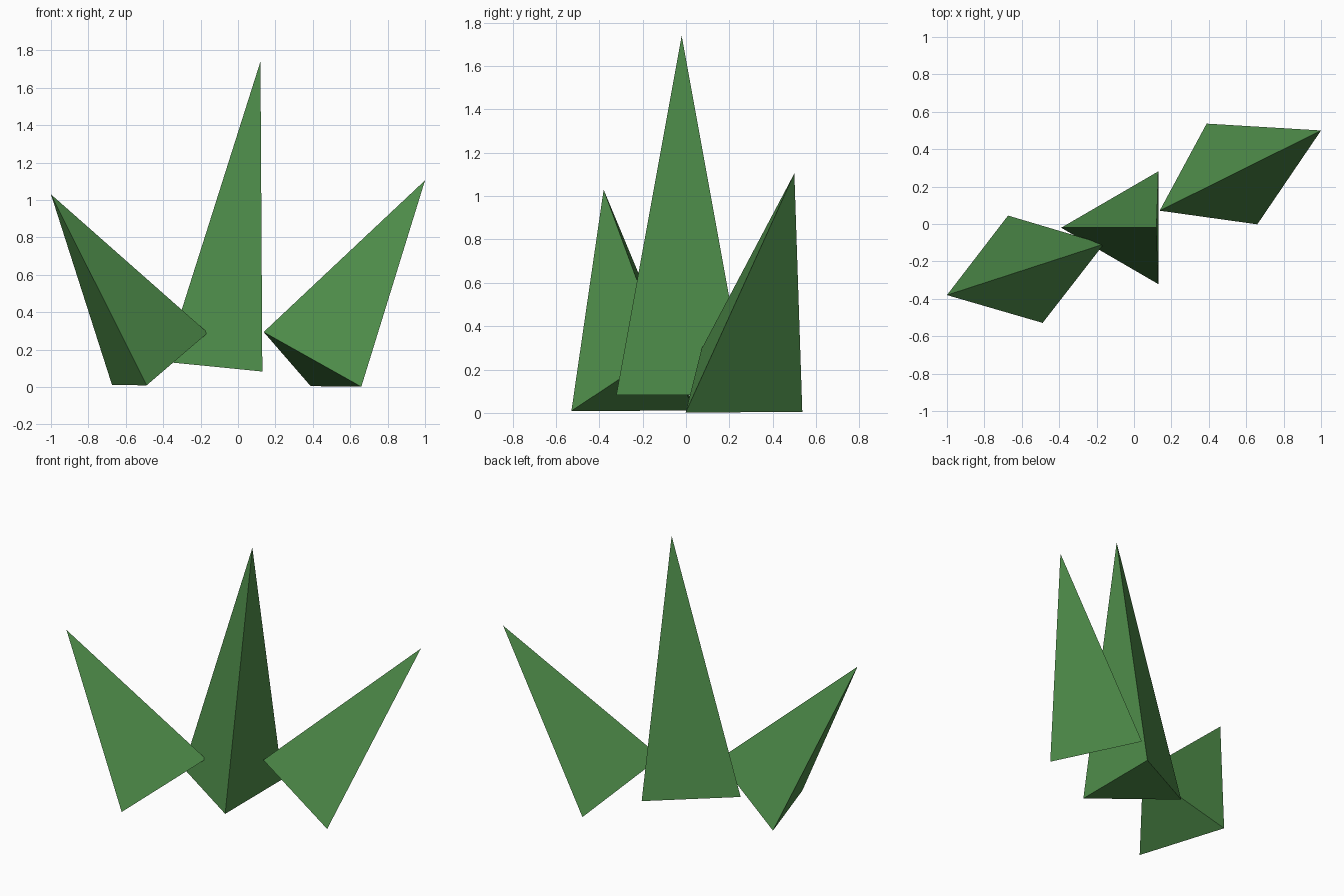
import bpy
import bmesh
from math import cos, sin, tau
from mathutils import Vector

cube = bpy.data.objects.get("Cube")
if cube:
    bpy.data.objects.remove(cube, do_unlink=True)

# Single leaf colour
green = bpy.data.materials.new("leaf_green")
green.use_nodes = True
colour = (0.078, 0.27, 0.069, 1.0)
green.diffuse_color = colour
bsdf = next(n for n in green.node_tree.nodes if n.type == "BSDF_PRINCIPLED")
bsdf.inputs["Base Color"].default_value = colour
bsdf.inputs["Roughness"].default_value = 0.9

RADIUS = 0.348


def grass_blade(name, foot, apex, corner):
    """Three-sided spike from a foot centre to an apex, one base corner turned towards a point."""
    foot, apex, corner = Vector(foot), Vector(apex), Vector(corner)
    axis = (apex - foot).normalized()
    side = corner - foot
    side = (side - axis * side.dot(axis)).normalized()
    across = axis.cross(side)
    bm = bmesh.new()
    base = [bm.verts.new(foot + RADIUS * (cos(a) * side + sin(a) * across))
            for a in (0, tau / 3, 2 * tau / 3)]
    tip = bm.verts.new(apex)
    bm.faces.new(base[::-1])
    for i in range(3):
        bm.faces.new((base[i], base[(i + 1) % 3], tip))
    bmesh.ops.recalc_face_normals(bm, faces=bm.faces)
    mesh = bpy.data.meshes.new(name)
    bm.to_mesh(mesh)
    bm.free()
    mesh.materials.append(green)
    obj = bpy.data.objects.new(name, mesh)
    bpy.context.collection.objects.link(obj)
    return obj


# Tall middle blade and two shorter ones leaning outwards
grass_blade("middle_blade", (-0.043, -0.02, 0.10), (0.12, -0.02, 1.74), (-0.39, -0.02, 0.14))
grass_blade("left_blade", (0.395, 0.202, 0.10), (1.0, 0.50, 1.105), (0.135, 0.07, 0.30))
grass_blade("right_blade", (-0.441, -0.197, 0.103), (-1.0, -0.38, 1.03), (-0.154, -0.105, 0.29))
